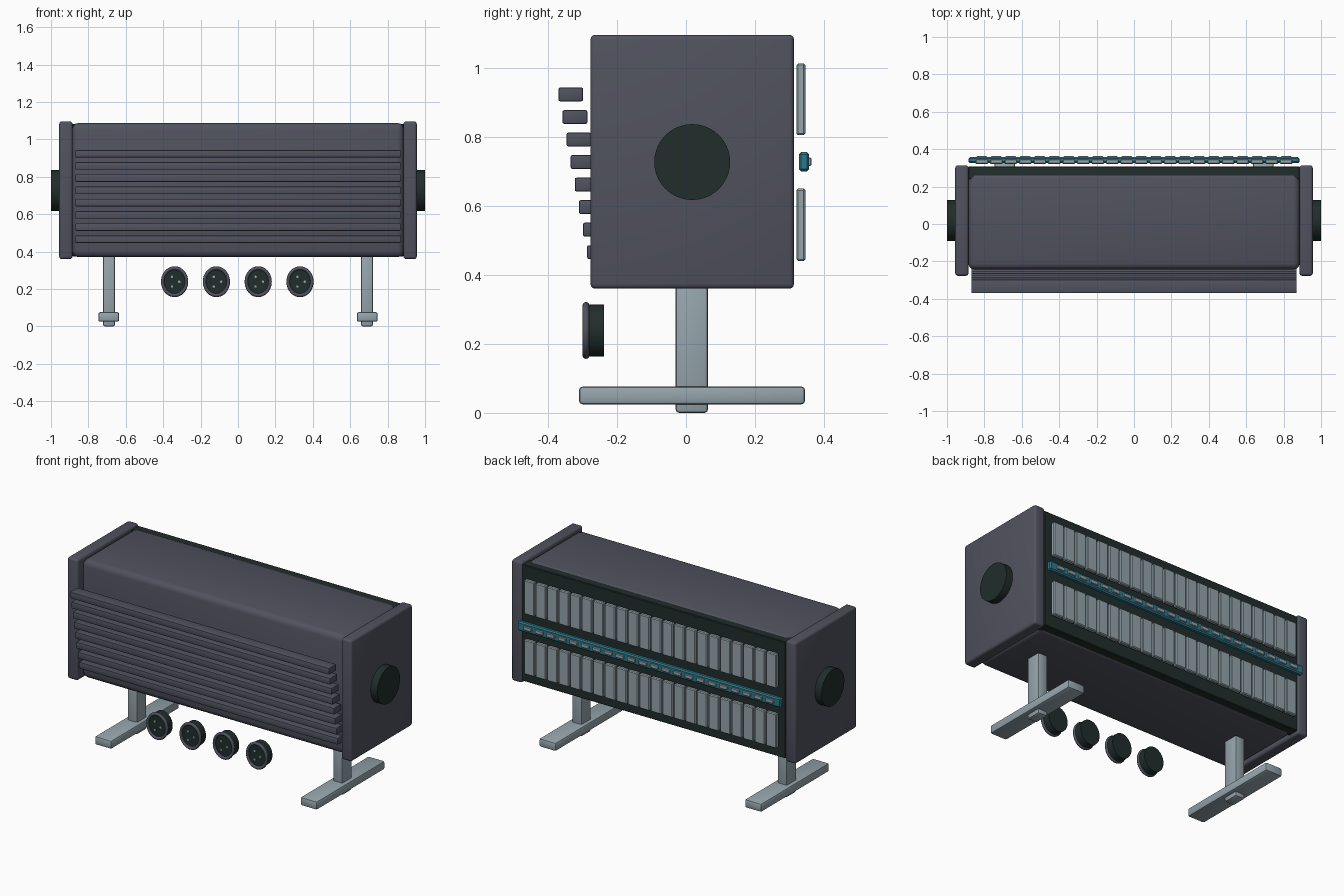
import bpy, bmesh, math
from mathutils import Matrix, Vector

if "Cube" in bpy.data.objects:
    bpy.data.objects.remove(bpy.data.objects["Cube"])


def material(name, rgb):
    m = bpy.data.materials.new(name)
    m.diffuse_color = (*rgb, 1)
    m.use_nodes = True
    m.node_tree.nodes["Principled BSDF"].inputs["Base Color"].default_value = m.diffuse_color
    return m


GRAPHITE = material("graphite", (0.080, 0.084, 0.112))
STEEL = material("pale_steel", (0.30, 0.375, 0.41))
DARK = material("dark_green_black", (0.015, 0.026, 0.025))
TEAL = material("teal", (0.027, 0.19, 0.25))


def finish(name, bm, mat):
    me = bpy.data.meshes.new(name)
    bm.to_mesh(me)
    bm.free()
    me.materials.append(mat)
    ob = bpy.data.objects.new(name, me)
    bpy.context.collection.objects.link(ob)
    bpy.context.view_layer.objects.active = ob
    bpy.ops.object.select_all(action='DESELECT')
    ob.select_set(True)
    bpy.ops.object.shade_smooth_by_angle(angle=math.radians(35))
    return ob


def box(name, x, y, z, mat, bevel=0.0, segments=2):
    """Bevelled box from its (min, max) range on each axis."""
    bm = bmesh.new()
    bmesh.ops.create_cube(bm, size=1)
    for v in bm.verts:
        v.co = Vector([(r[0] + r[1]) / 2 + c * (r[1] - r[0])
                       for c, r in zip(v.co, (x, y, z))])
    if bevel:
        bmesh.ops.bevel(bm, geom=bm.edges[:], offset=bevel, segments=segments,
                        profile=0.5, affect='EDGES', clamp_overlap=True)
    return finish(name, bm, mat)


def lathe(name, profile, centre, axis, mat, squash=1.0, steps=40):
    """Spin (radius, height) points round the x or y axis."""
    bm = bmesh.new()
    pts = [bm.verts.new((r, 0, h)) for r, h in profile]
    edges = [bm.edges.new(p) for p in zip(pts, pts[1:])]
    bmesh.ops.spin(bm, geom=pts + edges, axis=(0, 0, 1), cent=(0, 0, 0),
                   angle=math.tau, steps=steps)
    bmesh.ops.remove_doubles(bm, verts=bm.verts[:], dist=1e-5)
    turn = (Matrix.Rotation(math.pi / 2, 4, 'Y') if axis == 'X'
            else Matrix.Rotation(-math.pi / 2, 4, 'X'))
    squeeze = Matrix.Diagonal((squash, 1, 1, 1))
    bmesh.ops.transform(bm, matrix=Matrix.Translation(centre) @ squeeze @ turn,
                        verts=bm.verts[:])
    bmesh.ops.recalc_face_normals(bm, faces=bm.faces[:])
    return finish(name, bm, mat)


def drum(r, h0, h1):
    return [(0, h0), (r, h0), (r, h1), (0, h1)]


# Main housing and the dark back panel
box("housing", (-0.886, 0.886), (-0.243, 0.275), (0.37, 1.088), GRAPHITE, 0.034, 3)
box("back_panel", (-0.886, 0.886), (0.24, 0.308), (0.375, 1.083), DARK, 0.004, 1)

# Stepped front slats
for i in range(8):
    y, z = -0.370 + 0.0119 * i, 0.923 - 0.0653 * i
    box(f"front_slat_{i + 1}", (-0.87, 0.87), (y, y + 0.072),
        (z - 0.02, z + 0.02), GRAPHITE, 0.005)

# End plates, hubs and stands, one set per side
for side, s in (("left", -1), ("right", 1)):
    def span(a, b):
        return tuple(sorted((s * a, s * b)))
    box(f"{side}_end_plate", span(0.885, 0.956), (-0.277, 0.313),
        (0.36, 1.096), GRAPHITE, 0.014, 3)
    lathe(f"{side}_hub", drum(0.11, -0.03, 0.03), (s * 0.97, 0.018, 0.727), 'X', DARK)
    box(f"{side}_post", span(0.658, 0.722), (-0.03, 0.064), (0, 0.40), STEEL, 0.01)
    box(f"{side}_foot", span(0.635, 0.747), (-0.31, 0.345), (0.025, 0.076), STEEL, 0.01)

# Two rows of plates on the back with a button rail between them
box("button_rail", (-0.885, 0.885), (0.327, 0.357), (0.70, 0.756), TEAL, 0.007, 1)
COUNT, PITCH = 22, 0.0775
for i in range(COUNT):
    x = (i - (COUNT - 1) / 2) * PITCH
    for row, z in (("upper", (0.805, 1.013)), ("lower", (0.44, 0.65))):
        box(f"{row}_plate_{i + 1}", (x - 0.0345, x + 0.0345), (0.32, 0.346),
            z, STEEL, 0.005, 1)
    box(f"rail_button_{i + 1}", (x - 0.027, x + 0.027), (0.35, 0.364),
        (0.716, 0.74), STEEL, 0.003, 1)

# Row of round sockets below the housing
RIM = [(0.0725 + 0.01 * math.cos(a), 0.01 * math.sin(a))
       for a in (math.tau * k / 12 for k in range(13))]
for i in range(4):
    x, z = -0.339 + 0.2235 * i, 0.239
    lathe(f"socket_body_{i + 1}", drum(0.075, -0.291, -0.237), (x, 0, z), 'Y', DARK, 0.88)
    lathe(f"socket_rim_{i + 1}", RIM, (x, -0.29, z), 'Y', GRAPHITE, 0.88)
    for k, (dx, dz) in enumerate(((-0.014, 0.026), (-0.014, -0.026), (0.025, 0))):
        lathe(f"socket_pin_{i + 1}_{k + 1}", drum(0.0065, -0.296, -0.288),
              (x + dx, 0, z + dz), 'Y', STEEL, 1, 12)
